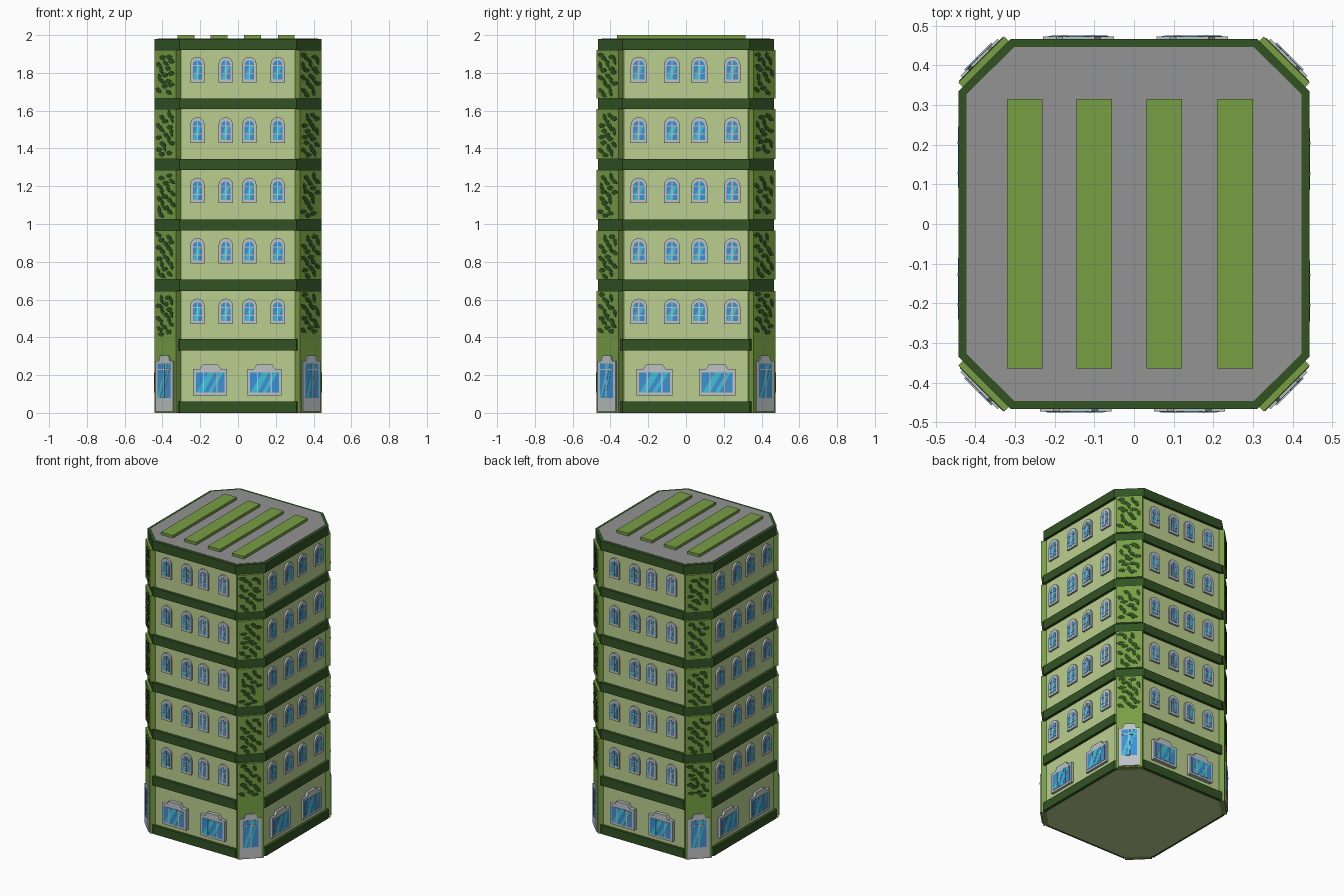
import bpy, bmesh, math, random
from mathutils import Vector

if "Cube" in bpy.data.objects:
    bpy.data.objects.remove(bpy.data.objects["Cube"])

random.seed(4)


def material(name, rgb):
    m = bpy.data.materials.new(name)
    lin = [((c / 255 + 0.055) / 1.055) ** 2.4 for c in rgb]
    m.diffuse_color = (*lin, 1)
    m.use_nodes = True
    m.node_tree.nodes["Principled BSDF"].inputs["Base Color"].default_value = m.diffuse_color
    return m


WALL = material("pale green", (187, 207, 143))
DARK = material("dark green", (50, 83, 36))
MID = material("mid green", (119, 159, 68))
LEAF = material("leaf green", (46, 77, 30))
ROOF = material("roof grey", (147, 147, 147))
FRAME = material("frame grey", (190, 194, 196))
BLUE = material("glass blue", (60, 146, 214))
CYAN = material("glass cyan", (68, 192, 216))

parts = {}          # name -> (bmesh, material)


def prism(name, mat, base, shift):
    """Extrude a polygon (list of vectors) by the vector shift into the named part."""
    bm = parts.setdefault(name, (bmesh.new(), mat))[0]
    lo = [bm.verts.new(p) for p in base]
    hi = [bm.verts.new(p + shift) for p in base]
    bm.faces.new(hi)
    bm.faces.new(lo[::-1])
    n = len(lo)
    for i in range(n):
        j = (i + 1) % n
        bm.faces.new((lo[i], lo[j], hi[j], hi[i]))


def octagon(name, mat, inset, z0, z1):
    """Chamfered block; inset is measured from the band outline."""
    hx, hy = 0.443 - inset, 0.467 - inset
    cx, cy = 0.31 - inset * 0.41, 0.335 - inset * 0.41
    q = [(hx, -cy), (hx, cy), (cx, hy), (-cx, hy), (-hx, cy), (-hx, -cy), (-cx, -hy), (cx, -hy)]
    prism(name, mat, [Vector((x, y, z0)) for x, y in q], Vector((0, 0, z1 - z0)))


def plate(name, mat, side, pts, d0, d1):
    """Flat plate on a side (origin, normal) from (u, z) points, between two depths."""
    origin, n = side
    t = Vector((-n.y, n.x, 0))
    prism(name, mat, [origin + t * u + Vector((0, 0, z)) + n * d0 for u, z in pts], n * (d1 - d0))


def rect(u0, u1, z0, z1):
    return [(u0, z0), (u1, z0), (u1, z1), (u0, z1)]


def arch(u, w, z0, z1):
    """Round-headed outline."""
    r = w / 2
    return [(u - r, z0), (u + r, z0)] + [
        (u + r * math.cos(a), z1 - r + r * math.sin(a))
        for a in (math.pi * k / 10 for k in range(11))]


def stepped(u, w, z0, z1, step):
    """Rectangle with a raised middle on top."""
    h = w / 2
    return [(u - h, z0), (u + h, z0), (u + h, z1 - step), (u + h * .62, z1 - step),
            (u + h * .45, z1), (u - h * .45, z1), (u - h * .62, z1 - step), (u - h, z1 - step)]


def streak(side, u0, u1, z0, z1, a, b, d, lean=0.4):
    """Diagonal cyan reflection, a..b as fractions of the pane width."""
    w = u1 - u0
    pts = [(u0 + a * w, z0), (u0 + b * w, z0), (u0 + (b + lean) * w, z1), (u0 + (a + lean) * w, z1)]
    plate("glass_reflections", CYAN, side, pts, d, d + 0.001)


def arched_window(side, u, w, z):
    plate("arched_window_frames", FRAME, side, arch(u, w, z, z + 0.135), 0, 0.012)
    g = w - 0.026
    plate("arched_window_glass", BLUE, side, arch(u, g, z + 0.016, z + 0.116), 0.01, 0.0135)
    streak(side, u - g / 2, u + g / 2, z + 0.016, z + 0.09, 0.0, 0.45, 0.0133, 0.5)
    plate("window_bars", FRAME, side, rect(u - .003, u + .003, z + .016, z + .116), .012, .016)
    for h in (0.046, 0.088):
        plate("window_bars", FRAME, side, rect(u - g / 2, u + g / 2, z + h - .0025, z + h + .0025), .012, .016)


def shop_window(side, u, w, d):
    plate("shop_window_frames", FRAME, side, stepped(u, w, 0.093, 0.257, 0.025), 0, d)
    u0, u1 = u - w / 2 + 0.014, u + w / 2 - 0.014
    plate("shop_window_glass", BLUE, side, rect(u0, u1, 0.107, 0.215), d - .002, d + .0015)
    streak(side, u0, u1, 0.107, 0.215, 0.02, 0.26, d + .0014)
    streak(side, u0, u1, 0.107, 0.215, 0.42, 0.56, d + .0014)
    for k in (-0.2, 0.2):
        plate("window_bars", FRAME, side, rect(u + k * w - .003, u + k * w + .003, .107, .215), d, d + .004)


def door(side):
    plate("door_frames", FRAME, side, stepped(0, 0.132, 0.008, 0.305, 0.03), 0, 0.008)
    plate("door_glass", BLUE, side, rect(-.048, .048, 0.08, 0.262), .006, .0095)
    streak(side, -.048, .048, .08, .262, .0, .2, .0094, .6)
    streak(side, -.048, .048, .08, .262, .3, .4, .0094, .6)
    plate("window_bars", FRAME, side, rect(-.003, .003, .08, .262), .008, .0125)
    plate("window_bars", FRAME, side, rect(-.048, .048, .226, .232), .008, .0125)


def vines(side, z0, z1):
    """Dark leaves scattered along diagonal stems, kept inside the panel."""
    h = z1 - z0
    for k in range(-2, 5):
        for i in range(7):
            s = i / 6
            u = -0.075 + 0.15 * s + random.uniform(-.008, .008)
            z = z0 + h * (k + 1) * 0.25 - 0.15 * s + 0.07 + random.uniform(-.006, .006)
            ang = -math.pi / 4 + random.choice((-0.5, 0.3, 0.8))
            c, sn = math.cos(ang), math.sin(ang)
            leaf = [(-.024, 0), (-.008, -.013), (.012, -.011), (.026, 0), (.012, .011), (-.008, .013)]
            pts = [(u + c * a - sn * b, z + sn * a + c * b) for a, b in leaf]
            if all(abs(p) < .08 and z0 + .004 < q < z1 - .004 for p, q in pts):
                plate("vine_leaves", LEAF, side, pts, 0, 0.002)


# Body, floor bands and roof
octagon("walls", WALL, 0.018, 0, 1.95)
BANDS = [(0.002, 0.06), (0.33, 0.39), (0.645, 0.705), (0.965, 1.025),
         (1.285, 1.345), (1.61, 1.665), (1.92, 1.98)]
for z0, z1 in BANDS:
    octagon("floor_bands", DARK, 0, z0, z1)
octagon("roof_deck", ROOF, 0.02, 1.975, 1.982)
for x in (-0.32, -0.145, 0.032, 0.211):
    pts = [(x, -.365), (x + .089, -.365), (x + .089, .315), (x, .315)]
    prism("roof_planters", MID, [Vector((a, b, 1.978)) for a, b in pts], Vector((0, 0, 0.022)))

# Straight sides: four arched windows per floor, two shop windows below
FLOORS = [0.47 + 0.32 * i for i in range(5)]
LAYOUT = {0: (0.45, (-.215, -.065, .06, .21), .075, (-.147, .14), .18, .024),
          1: (0.426, (-.25, -.075, .07, .245), .085, (-.167, .165), .192, .016)}
for k in range(4):
    a = -math.pi / 2 + k * math.pi / 2
    n = Vector((round(math.cos(a)), round(math.sin(a)), 0))
    dist, cols, w, shops, sw, depth = LAYOUT[k % 2]
    side = (n * (dist - 0.001), n)
    for z in FLOORS:
        for u in cols:
            arched_window(side, u, w, z)
    for u in shops:
        shop_window(side, u, sw, depth)

# Chamfered corners: raised panels with vines, and a door at the ground
for sx in (-1, 1):
    for sy in (-1, 1):
        n = Vector((sx, sy, 0)).normalized()
        side = (Vector((sx * 0.385, sy * 0.415, 0)), n)
        tops = BANDS[2:]
        for i, (z1, _) in enumerate(tops):
            z0 = 0 if i == 0 else tops[i - 1][1]
            plate("corner_panels", MID, side, rect(-.082, .082, z0, z1), -0.04, 0)
            vines(side, max(z0, 0.395), z1)
        door(side)

# Turn the collected parts into objects
for name, (bm, mat) in parts.items():
    bmesh.ops.recalc_face_normals(bm, faces=bm.faces)
    me = bpy.data.meshes.new(name)
    bm.to_mesh(me)
    bm.free()
    me.materials.append(mat)
    bpy.context.collection.objects.link(bpy.data.objects.new(name, me))
